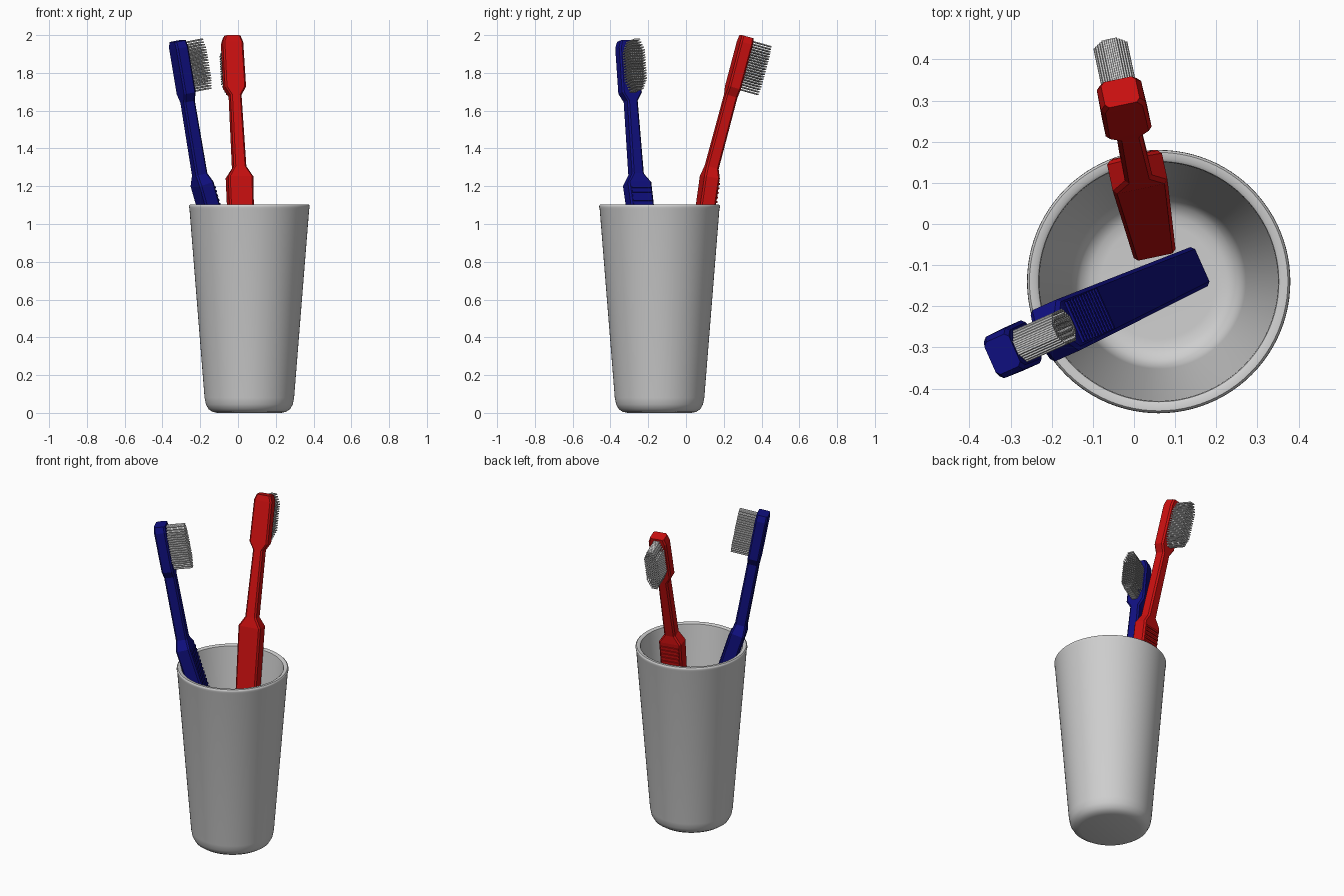
import bpy, bmesh, math
from mathutils import Vector, Matrix

if "Cube" in bpy.data.objects:
    bpy.data.objects.remove(bpy.data.objects["Cube"])


def material(name, rgb):
    m = bpy.data.materials.new(name)
    m.diffuse_color = (*rgb, 1)
    m.use_nodes = True
    m.node_tree.nodes["Principled BSDF"].inputs["Base Color"].default_value = m.diffuse_color
    return m


GREY = material("cup white", (0.62, 0.62, 0.62))
RED = material("red plastic", (0.6, 0.005, 0.005))
BLUE = material("blue plastic", (0.005, 0.005, 0.22))
WHITE = material("bristle white", (0.7, 0.7, 0.7))
BEND = math.radians(7)


def finish(bm, name, mat, matrix=None, smooth=None):
    bmesh.ops.recalc_face_normals(bm, faces=bm.faces)
    me = bpy.data.meshes.new(name)
    bm.to_mesh(me)
    bm.free()
    me.materials.append(mat)
    if smooth:
        me.shade_smooth()
        me.set_sharp_from_angle(angle=math.radians(smooth))
    ob = bpy.data.objects.new(name, me)
    bpy.context.collection.objects.link(ob)
    if matrix:
        ob.matrix_world = matrix
    return ob


def cup():
    # lathe profile: outside from floor to rim, then down the inside
    prof = [(0.17, 0), (0.195, 0.006), (0.216, 0.02), (0.23, 0.045), (0.237, 0.08),
            (0.317, 1.08), (0.32, 1.09), (0.319, 1.098), (0.314, 1.103), (0.299, 1.103),
            (0.292, 1.098), (0.29, 1.088), (0.212, 0.11), (0.205, 0.08), (0.19, 0.055),
            (0.165, 0.042), (0.14, 0.04)]
    n = 96
    bm = bmesh.new()
    rings = [[bm.verts.new((r * math.cos(2 * math.pi * i / n), r * math.sin(2 * math.pi * i / n), z))
              for i in range(n)] for r, z in prof]
    for a, b in zip(rings, rings[1:]):
        for i in range(n):
            j = (i + 1) % n
            bm.faces.new((a[i], a[j], b[j], b[i]))
    bm.faces.new(rings[0])
    bm.faces.new(rings[-1])
    finish(bm, "cup", GREY, Matrix.Translation((0.06, -0.14, 0)), 40)


def point(u, v, s):
    """Brush coordinates to local space: straight handle below s=0, neck bent forward above."""
    a = BEND if s > 0 else 0
    return Vector((u, v * math.cos(a) + s * math.sin(a), s * math.cos(a) - v * math.sin(a)))


def body(bm):
    # lofted sections: (position along brush, half width, half thickness)
    sections = [(-1.23, 0.042, 0.034), (-1.215, 0.052, 0.041), (-0.035, 0.068, 0.042),
                (0.018, 0.034, 0.034), (0.41, 0.030, 0.033), (0.455, 0.057, 0.034),
                (0.70, 0.055, 0.035), (0.735, 0.043, 0.033)]
    c = 0.009
    rings = []
    for s, w, t in sections:
        outline = [(w, c - t), (w, t - c), (w - c, t), (c - w, t),
                   (-w, t - c), (-w, c - t), (c - w, -t), (w - c, -t)]
        rings.append([bm.verts.new(point(u, v, s)) for u, v in outline])
    for a, b in zip(rings, rings[1:]):
        for i in range(8):
            j = (i + 1) % 8
            bm.faces.new((a[i], a[j], b[j], b[i]))
    bm.faces.new(rings[0])
    bm.faces.new(rings[-1])


def grip(bm):
    # ridges across the bristle side of the handle
    for k in range(12):
        s = -0.065 - 0.024 * k
        m = Matrix.LocRotScale(Vector((0, 0.043, s)), None, Vector((0.108, 0.010, 0.011)))
        bmesh.ops.create_cube(bm, size=1, matrix=m)


def bristles(bm):
    # rows of thin prisms filling a long oval
    rows, cols, r = 20, 7, 0.0042
    for i in range(rows):
        f = 2 * i / (rows - 1) - 1
        half = 0.038 * min(1, 0.4 + 1.5 * (1 - abs(f)))
        for j in range(cols):
            u = half * (2 * j / (cols - 1) - 1)
            s = 0.588 + 0.131 * f
            lo, hi = [[bm.verts.new(point(u + r * math.cos(k * math.pi / 3), v,
                                          s + r * math.sin(k * math.pi / 3)))
                       for k in range(6)] for v in (0.03, 0.14)]
            for k in range(6):
                bm.faces.new((lo[k], lo[(k + 1) % 6], hi[(k + 1) % 6], hi[k]))
            bm.faces.new(hi)
            bm.faces.new(lo[::-1])


def toothbrush(colour, mat, bend_at, azimuth, lean):
    # azimuth: direction the bristles face; lean: tilt of the handle that way
    a, t = math.radians(azimuth), math.radians(lean)
    d = Vector((math.cos(a), math.sin(a), 0))
    up = Vector((0, 0, 1))
    w = d * math.sin(t) + up * math.cos(t)
    v = d * math.cos(t) - up * math.sin(t)
    m = Matrix.Translation(bend_at) @ Matrix((v.cross(w), v, w)).transposed().to_4x4()
    for part, build, pm in (("toothbrush_body", body, mat), ("toothbrush_grip", grip, mat),
                            ("toothbrush_bristles", bristles, WHITE)):
        bm = bmesh.new()
        build(bm)
        finish(bm, colour + "_" + part, pm, m)


cup()
toothbrush("red", RED, (0.007, 0.131, 1.282), 102, 8.3)
toothbrush("blue", BLUE, (-0.2, -0.263, 1.245), 24, -17.3)
